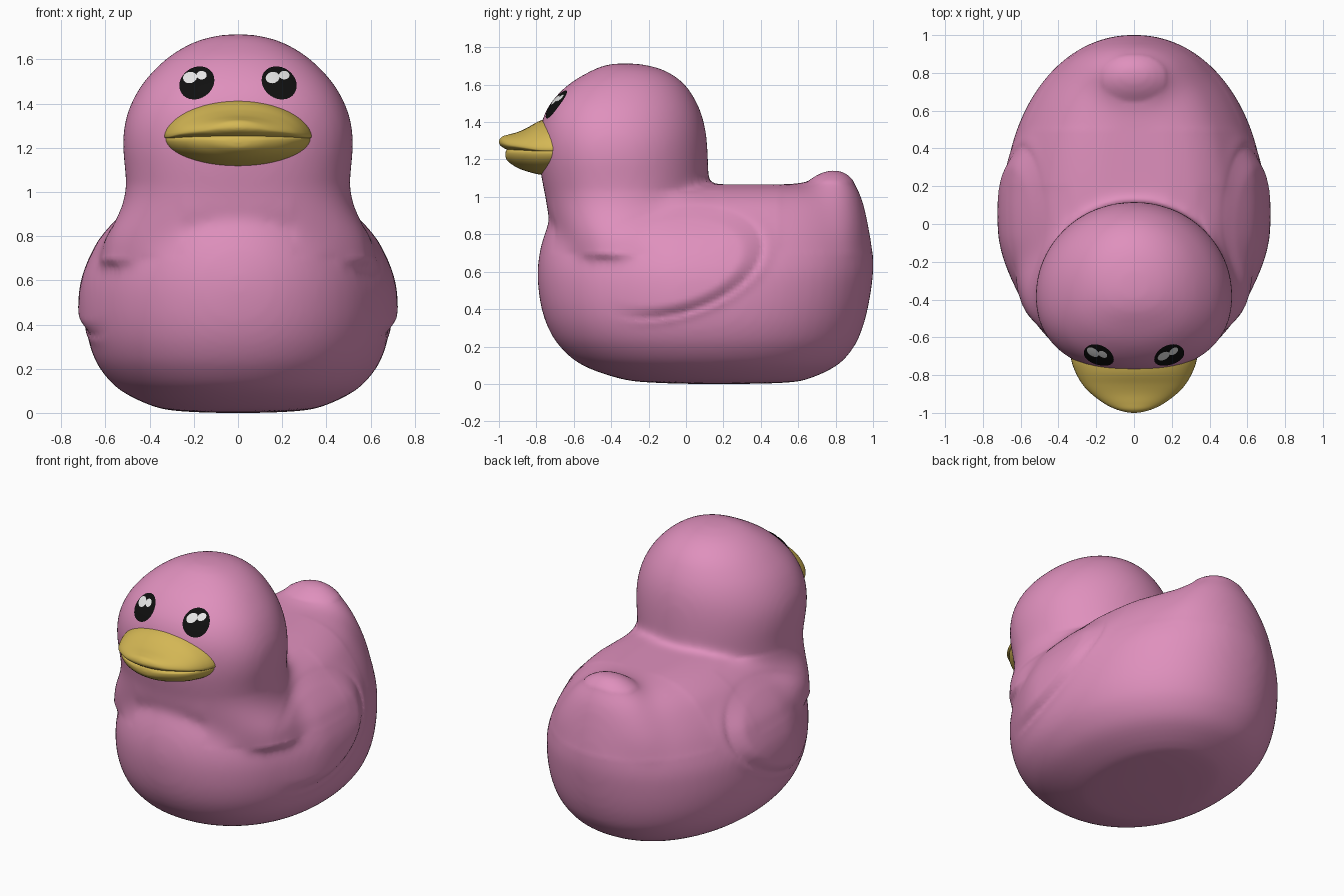
import bpy, bmesh, math
from mathutils import Vector
from mathutils.bvhtree import BVHTree

if "Cube" in bpy.data.objects:
    bpy.data.objects.remove(bpy.data.objects["Cube"])


def material(name, rgb):
    m = bpy.data.materials.new(name)
    m.diffuse_color = (*rgb, 1)
    m.use_nodes = True
    m.node_tree.nodes["Principled BSDF"].inputs["Base Color"].default_value = m.diffuse_color
    return m


PINK = material("pink", (0.74, 0.28, 0.51))
YELLOW = material("yellow", (0.66, 0.475, 0.09))
BLACK = material("black", (0.005, 0.005, 0.005))
WHITE = material("white", (0.8, 0.8, 0.8))


def make_object(name, bm, mat):
    mesh = bpy.data.meshes.new(name)
    bm.to_mesh(mesh)
    bm.free()
    for p in mesh.polygons:
        p.use_smooth = True
    mesh.materials.append(mat)
    ob = bpy.data.objects.new(name, mesh)
    bpy.context.collection.objects.link(ob)
    return ob


def smooth_rows(rows, steps=6):
    """Catmull-Rom interpolation between the given rows."""
    out = []
    for i in range(len(rows) - 1):
        a, b = rows[max(i - 1, 0)], rows[i]
        c, d = rows[i + 1], rows[min(i + 2, len(rows) - 1)]
        for s in range(steps):
            t = s / steps
            out.append([0.5 * (2 * q + (r - p) * t + (2 * p - 5 * q + 4 * r - u) * t * t
                               + (3 * q - p - 3 * r + u) * t ** 3)
                        for p, q, r, u in zip(a, b, c, d)])
    return out + [list(rows[-1])]


def loft(bm, rows, ring, n=64):
    """Closed skin through rings; ring(row, cos, sin) gives one point."""
    loops = []
    for row in smooth_rows(rows):
        loops.append([bm.verts.new(ring(row, math.cos(k * math.tau / n), math.sin(k * math.tau / n)))
                      for k in range(n)])
    for a, b in zip(loops, loops[1:]):
        for k in range(n):
            bm.faces.new((a[k], a[(k + 1) % n], b[(k + 1) % n], b[k]))
    bm.faces.new(loops[0][::-1])
    bm.faces.new(loops[-1])


def power(v, e):
    return math.copysign(abs(v) ** (2 / e), v)


def level_ring(widest, front_e, back_e):
    """Horizontal oval whose widest point sits part-way from front to back."""
    def ring(row, c, s):
        z, hw, front, back = row
        mid = front + (back - front) * widest
        e = front_e if s < 0 else back_e
        reach = max((mid - front) if s < 0 else (back - mid), 0.004)
        return (max(hw, 0.004) * power(c, e), mid + reach * power(s, e), z)
    return ring


# body, head and tail volumes: height, half width, front y, back y
body_rows = [(0.0, 0.08, 0.05, 0.3), (0.006, 0.24, -0.16, 0.52), (0.025, 0.37, -0.34, 0.65),
             (0.1, 0.53, -0.555, 0.81), (0.2, 0.625, -0.675, 0.90), (0.3, 0.67, -0.738, 0.945),
             (0.4, 0.688, -0.772, 0.972), (0.5, 0.69, -0.789, 0.99), (0.6, 0.678, -0.794, 1.002),
             (0.7, 0.642, -0.784, 1.0), (0.8, 0.592, -0.757, 0.987), (0.9, 0.52, -0.715, 0.96),
             (0.98, 0.44, -0.64, 0.925), (1.04, 0.32, -0.5, 0.86), (1.067, 0.18, -0.3, 0.72)]
head_rows = [(0.68, 0.62, -0.66, 0.08), (0.8, 0.597, -0.70, 0.10), (0.9, 0.542, -0.735, 0.11),
             (1.0, 0.508, -0.752, 0.115), (1.1, 0.512, -0.772, 0.12), (1.2, 0.521, -0.785, 0.118),
             (1.3, 0.515, -0.787, 0.112), (1.4, 0.484, -0.772, 0.096), (1.5, 0.425, -0.725, 0.06),
             (1.6, 0.328, -0.63, -0.005), (1.67, 0.218, -0.515, -0.10), (1.705, 0.11, -0.43, -0.21),
             (1.715, 0.01, -0.34, -0.31)]
tail_rows = [(0.7, 0.44, 0.42, 0.985), (0.8, 0.40, 0.46, 0.983), (0.9, 0.34, 0.515, 0.967),
             (1.0, 0.265, 0.575, 0.943), (1.05, 0.215, 0.615, 0.922), (1.1, 0.15, 0.67, 0.888),
             (1.13, 0.09, 0.725, 0.852), (1.148, 0.01, 0.785, 0.80)]
bm = bmesh.new()
loft(bm, body_rows, level_ring(0.48, 2.15, 2.12))
loft(bm, head_rows, level_ring(0.45, 2.25, 2.0))
loft(bm, tail_rows, level_ring(0.5, 2.0, 2.0))
bmesh.ops.recalc_face_normals(bm, faces=bm.faces)
volumes = make_object("body_volumes", bm, PINK)

# fuse the volumes into one soft skin
rem = volumes.modifiers.new("fuse", 'REMESH')
rem.mode = 'VOXEL'
rem.voxel_size = 0.018
soft = volumes.modifiers.new("soften", 'SMOOTH')
soft.factor = 0.5
soft.iterations = 25
bpy.context.view_layer.update()
fused = bpy.data.meshes.new_from_object(volumes.evaluated_get(bpy.context.evaluated_depsgraph_get()))
bpy.data.objects.remove(volumes)
bm = bmesh.new()
bm.from_mesh(fused)


def ramp(lo, hi, v):
    t = min(max((v - lo) / (hi - lo), 0), 1)
    return t * t * (3 - 2 * t)


# extra softening of the neck sides and the tail root
for _ in range(40):
    zone = [v for v in bm.verts if (0.7 < v.co.z < 1.03 and abs(v.co.x) > 0.25 and v.co.y < 0.2)
            or (v.co.y > 0.5 and 0.7 < v.co.z < 1.08)]
    bmesh.ops.smooth_vert(bm, verts=zone, factor=0.5, use_axis_x=True, use_axis_y=True, use_axis_z=True)

# raised wings: tilted oval on each flank, fading out to the front
TILT = math.radians(14)
for v in bm.verts:
    if abs(v.co.x) < 0.2 or v.co.z > 1.05:
        continue
    dy, dz = v.co.y + 0.09, v.co.z - 0.65
    a = dy * math.cos(TILT) + dz * math.sin(TILT)
    b = dz * math.cos(TILT) - dy * math.sin(TILT)
    r = math.hypot(a / 0.52, b / 0.29)
    fade = ramp(-0.45, -0.05, v.co.y) * (1 - 0.8 * ramp(0.75, 0.95, v.co.z))
    lift = 0.034 * (1 - ramp(0.74, 1.02, r)) - 0.006 * math.exp(-((r - 1.04) / 0.08) ** 2)
    v.co.x += math.copysign(lift * fade, v.co.x)
low = min(v.co.z for v in bm.verts)
for v in bm.verts:
    if v.co.z < 0.1:
        v.co.z -= low * (1 - v.co.z / 0.1)
skin_tree = BVHTree.FromBMesh(bm)
make_object("body", bm, PINK)


# bill halves: y, half width, middle z, height above, depth below
def bill_ring(row, c, s):
    y, hw, mid, up, down = row
    rise = power(s, 1.75) if s > 0 else s
    return (max(hw, 0.004) * c, y, mid + rise * max(up if s > 0 else down, 0.003))


upper_rows = [(-0.55, 0.338, 1.25, 0.175, 0.03), (-0.70, 0.335, 1.25, 0.172, 0.03),
              (-0.78, 0.312, 1.252, 0.155, 0.03), (-0.85, 0.272, 1.262, 0.107, 0.03),
              (-0.90, 0.225, 1.27, 0.077, 0.03), (-0.95, 0.158, 1.278, 0.055, 0.028),
              (-0.98, 0.098, 1.287, 0.037, 0.022), (-0.995, 0.045, 1.292, 0.018, 0.014),
              (-1.0, 0.01, 1.293, 0.004, 0.004)]
lower_rows = [(-0.55, 0.334, 1.245, 0.03, 0.13), (-0.70, 0.33, 1.245, 0.03, 0.13),
              (-0.78, 0.302, 1.243, 0.03, 0.124), (-0.85, 0.255, 1.24, 0.03, 0.104),
              (-0.90, 0.2, 1.238, 0.03, 0.083), (-0.94, 0.13, 1.235, 0.028, 0.055),
              (-0.96, 0.065, 1.23, 0.02, 0.03), (-0.966, 0.01, 1.226, 0.005, 0.005)]
for name, rows in (("upper_bill", upper_rows), ("lower_bill", lower_rows)):
    bm = bmesh.new()
    loft(bm, rows, bill_ring, 48)
    bmesh.ops.recalc_face_normals(bm, faces=bm.faces)
    make_object(name, bm, YELLOW)


# thin oval plates laid on the face
def face_plate(name, x, z, rx, rz, angle, lift, mat, n=32, rings=6):
    bm = bmesh.new()

    def point(r, t):
        u, w = rx * r * math.cos(t), rz * r * math.sin(t)
        px = x + u * math.cos(angle) - w * math.sin(angle)
        pz = z + u * math.sin(angle) + w * math.cos(angle)
        hit, normal, _, _ = skin_tree.ray_cast(Vector((px, -2, pz)), Vector((0, 1, 0)))
        return bm.verts.new(hit + normal * lift)

    centre = point(0, 0)
    prev = None
    for i in range(1, rings + 1):
        loop = [point(i / rings, k * math.tau / n) for k in range(n)]
        for k in range(n):
            j = (k + 1) % n
            bm.faces.new((centre, loop[k], loop[j]) if prev is None
                         else (prev[k], loop[k], loop[j], prev[j]))
        prev = loop
    make_object(name, bm, mat)


for side, label in ((-1, "right"), (1, "left")):
    face_plate(label + "_eye", side * 0.185, 1.491, 0.083, 0.069, -side * math.radians(35), 0.005, BLACK)
    face_plate(label + "_eye_large_glint", side * 0.185 - 0.03, 1.513, 0.031, 0.025, 0.2, 0.008, WHITE)
    face_plate(label + "_eye_small_glint", side * 0.185 + 0.022, 1.523, 0.023, 0.019, 0, 0.009, WHITE)
